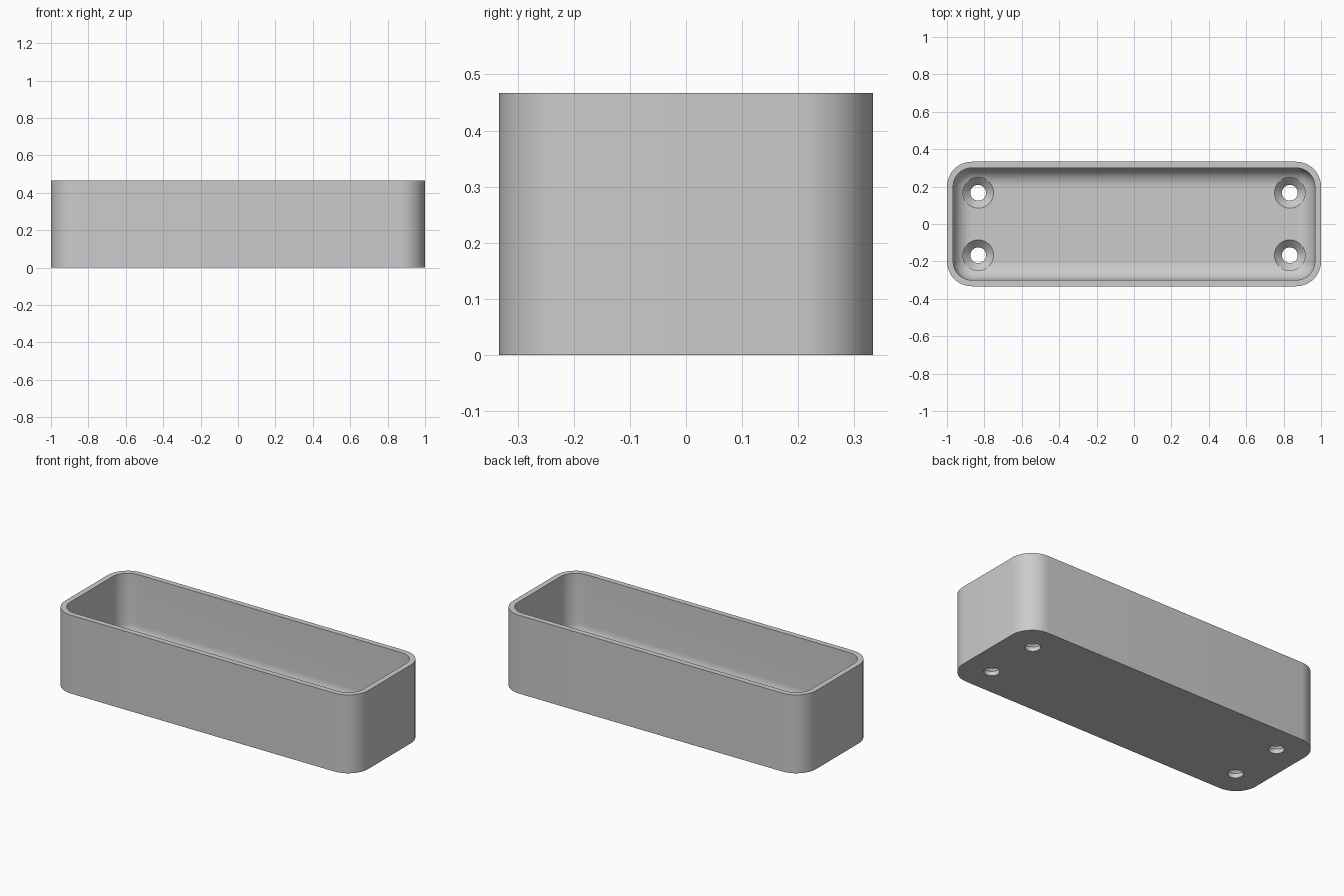
import bpy, bmesh
from math import sin, cos, pi, radians

cube = bpy.data.objects.get("Cube")
if cube:
    bpy.data.objects.remove(cube)

HALF_X, HALF_Y, HEIGHT = 1.0, 0.333, 0.467
CORNER, WALL, FLOOR = 0.133, 0.033, 0.067
FILLET = CORNER - WALL
ARC_STEPS = 12

grey = bpy.data.materials.new("matte grey")
grey.use_nodes = True
colour = (0.6, 0.6, 0.6, 1)
grey.diffuse_color = colour
grey.node_tree.nodes["Principled BSDF"].inputs["Base Color"].default_value = colour


def make_object(name, bm):
    bmesh.ops.recalc_face_normals(bm, faces=bm.faces)
    mesh = bpy.data.meshes.new(name)
    bm.to_mesh(mesh)
    bm.free()
    obj = bpy.data.objects.new(name, mesh)
    bpy.context.collection.objects.link(obj)
    mesh.materials.append(grey)
    return obj


def rounded_ring(bm, inset, z):
    """Rounded rectangle, inset from the outer outline."""
    radius = CORNER - inset
    ring = []
    for quarter, (sx, sy) in enumerate([(1, 1), (-1, 1), (-1, -1), (1, -1)]):
        for i in range(ARC_STEPS + 1):
            a = (quarter + i / ARC_STEPS) * pi / 2
            ring.append(bm.verts.new((sx * (HALF_X - CORNER) + radius * cos(a),
                                      sy * (HALF_Y - CORNER) + radius * sin(a), z)))
    return ring


def circle_ring(bm, x, y, radius, z, sides=48):
    return [bm.verts.new((x + radius * cos(2 * pi * i / sides),
                          y + radius * sin(2 * pi * i / sides), z)) for i in range(sides)]


def skin(bm, rings):
    """Bridge successive rings and cap both ends."""
    for a, b in zip(rings, rings[1:]):
        for i in range(len(a)):
            j = (i + 1) % len(a)
            bm.faces.new((a[i], a[j], b[j], b[i]))
    bm.faces.new(rings[0])
    bm.faces.new(rings[-1])


# Tray: outer wall, rim, inner wall and filleted floor
bm = bmesh.new()
section = [(0, 0), (0, HEIGHT), (WALL, HEIGHT)]
for i in range(ARC_STEPS + 1):
    a = i / ARC_STEPS * pi / 2
    section.append((WALL + FILLET * (1 - cos(a)), FLOOR + FILLET * (1 - sin(a))))
skin(bm, [rounded_ring(bm, inset, z) for inset, z in section])
bmesh.ops.remove_doubles(bm, verts=bm.verts, dist=0.0001)
tray = make_object("tray", bm)

# Countersunk screw holes
bm = bmesh.new()
for x in (-0.833, 0.833):
    for y in (-0.167, 0.167):
        skin(bm, [circle_ring(bm, x, y, r, z) for r, z in
                  [(0.042, -0.05), (0.042, 0.026), (0.082, 0.066), (0.082, 0.2)]])
cutter = make_object("screw_hole_cutter", bm)
cutter.hide_render = True

cut = tray.modifiers.new("screw holes", "BOOLEAN")
cut.operation = "DIFFERENCE"
cut.solver = "EXACT"
cut.object = cutter
bpy.ops.object.select_all(action="DESELECT")
tray.select_set(True)
bpy.context.view_layer.objects.active = tray
bpy.ops.object.modifier_apply(modifier=cut.name)
bpy.data.objects.remove(cutter)
bpy.ops.object.shade_smooth_by_angle(angle=radians(30))
